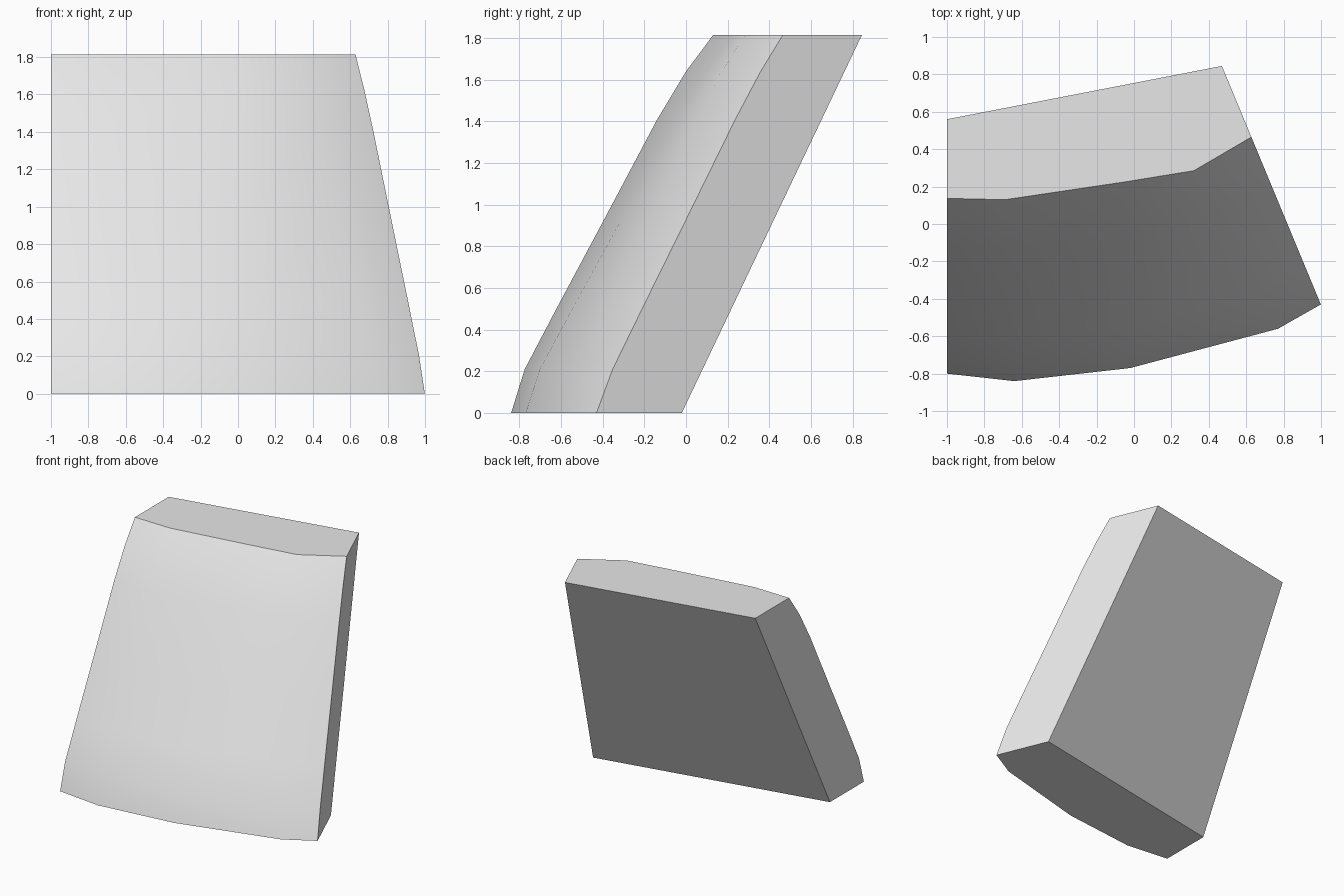
import bpy
import bmesh

cube = bpy.data.objects.get("Cube")
if cube:
    bpy.data.objects.remove(cube, do_unlink=True)

HEIGHT = 1.815


def side_x(y):
    """The right-hand side is an upright plane running diagonally back."""
    return 0.47 + (0.845 - y) / 2.41


# Front face columns: bottom (x, y), top (x, y), strength of the bulge
columns = [
    ((-1.0, -0.80), (-1.0, 0.137), 1.0),
    ((-0.64, -0.84), (-0.69, 0.13), 1.0),
    ((-0.02, -0.77), (-0.05, 0.225), 1.0),
    ((0.77, -0.56), (0.32, 0.285), 0.9),
    ((1.0, -0.43), (0.625, 0.465), 0.55),
]
# Rows: height and forward bulge
rows = [(0, 0), (0.21, 0.047), (0.5, 0.05), (0.92, 0.05),
        (1.41, 0.052), (1.64, 0.037), (HEIGHT, 0)]

bm = bmesh.new()

# Curved front face
grid = []
for z, bulge in rows:
    t = z / HEIGHT
    line = []
    for low, high, strength in columns:
        x = low[0] + (high[0] - low[0]) * t
        y = low[1] + (high[1] - low[1]) * t - bulge * strength
        if low is columns[-1][0]:
            x = side_x(y)
        line.append(bm.verts.new((x, y, z)))
    grid.append(line)
for lower, upper in zip(grid, grid[1:]):
    for i in range(len(columns) - 1):
        face = bm.faces.new((lower[i], lower[i + 1], upper[i + 1], upper[i]))
        face.smooth = True

# Flat sloping back
low_l = bm.verts.new((-1, -0.375, 0))
low_r = bm.verts.new((side_x(-0.02), -0.02, 0))
top_l = bm.verts.new((-1, 0.56, HEIGHT))
top_r = bm.verts.new((side_x(0.845), 0.845, HEIGHT))
bm.faces.new((low_r, low_l, top_l, top_r))

# Flat bottom, top and two sides
bm.faces.new(grid[0] + [low_r, low_l])
bm.faces.new(grid[-1] + [top_r, top_l])
bm.faces.new([line[0] for line in grid] + [top_l, low_l])
bm.faces.new([line[-1] for line in grid] + [top_r, low_r])
bmesh.ops.recalc_face_normals(bm, faces=bm.faces[:])

mesh = bpy.data.meshes.new("slanted_block")
bm.to_mesh(mesh)
bm.free()
block = bpy.data.objects.new("slanted_block", mesh)
bpy.context.collection.objects.link(block)

# Plain grey
grey = bpy.data.materials.new("light_grey")
grey.use_nodes = True
colour = (0.8, 0.8, 0.8, 1)
grey.diffuse_color = colour
for node in grey.node_tree.nodes:
    if node.type == "BSDF_PRINCIPLED":
        node.inputs["Base Color"].default_value = colour
mesh.materials.append(grey)

# Smooth front with crisp outer edges
bpy.ops.object.select_all(action="DESELECT")
block.select_set(True)
bpy.context.view_layer.objects.active = block
bpy.ops.object.shade_smooth_by_angle(angle=0.6)
